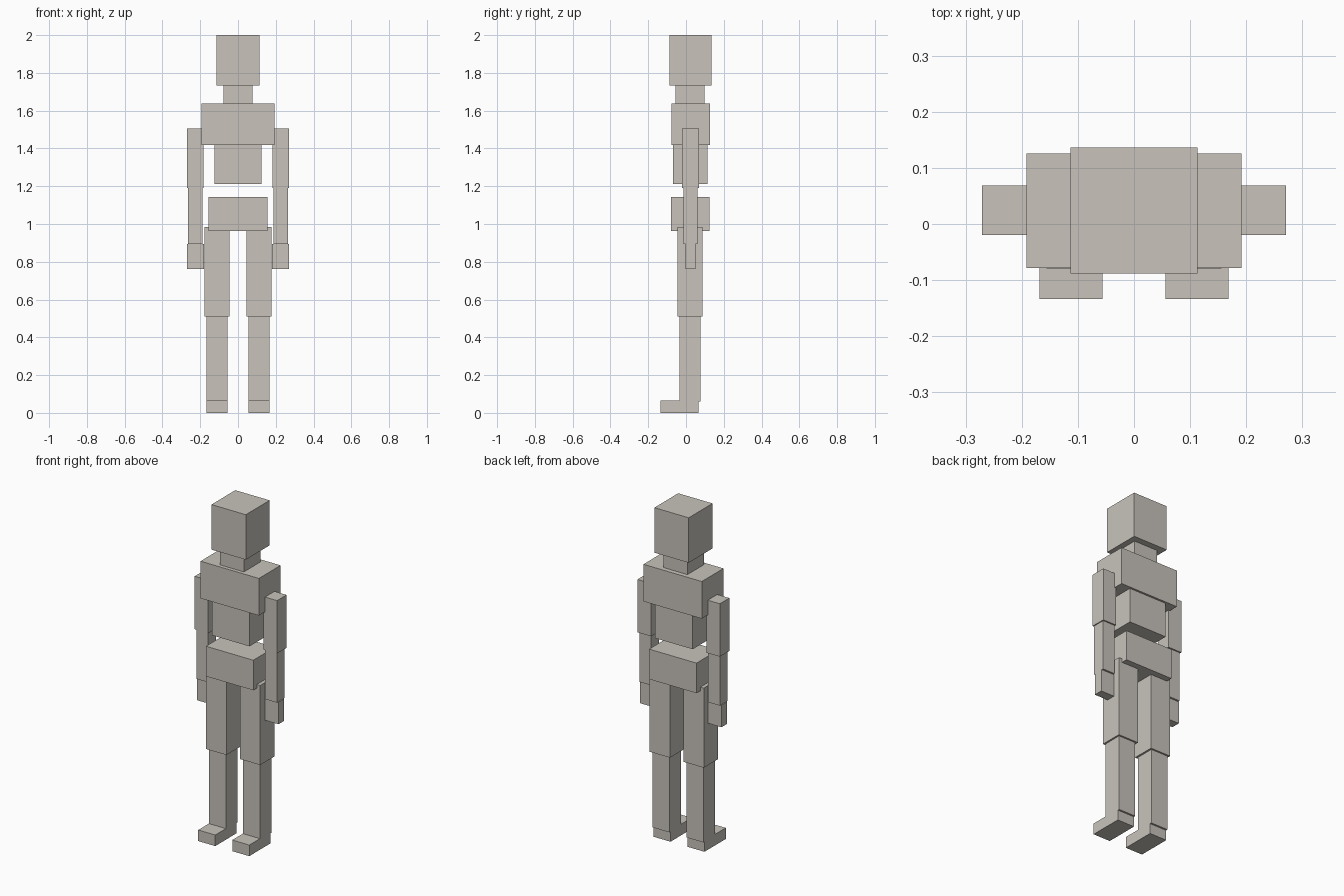
import bpy
import bmesh
from mathutils import Vector

if "Cube" in bpy.data.objects:
    bpy.data.objects.remove(bpy.data.objects["Cube"])

grey = bpy.data.materials.new("warm_grey")
grey.diffuse_color = (0.58, 0.55, 0.50, 1.0)
grey.use_nodes = True
grey.node_tree.nodes["Principled BSDF"].inputs["Base Color"].default_value = grey.diffuse_color


def box(name, x, y, z):
    """Box spanning the given (low, high) ranges."""
    low, high = Vector((x[0], y[0], z[0])), Vector((x[1], y[1], z[1]))
    bm = bmesh.new()
    bmesh.ops.create_cube(bm, size=1.0)
    for v in bm.verts:
        v.co = (low + high) / 2 + v.co * (high - low)
    mesh = bpy.data.meshes.new(name)
    bm.to_mesh(mesh)
    bm.free()
    mesh.materials.append(grey)
    obj = bpy.data.objects.new(name, mesh)
    bpy.context.collection.objects.link(obj)


# Central parts: half width, depth range, height range
for name, w, y, z in [
    ("head", 0.113, (-0.088, 0.136), (1.732, 2.0)),
    ("neck", 0.078, (-0.056, 0.098), (1.638, 1.732)),
    ("chest", 0.192, (-0.078, 0.126), (1.417, 1.638)),
    ("abdomen", 0.124, (-0.069, 0.114), (1.212, 1.417)),
    ("pelvis", 0.156, (-0.079, 0.124), (0.963, 1.142)),
]:
    box(name, (-w, w), y, z)

# Limb parts, built once on each side
for name, x, y, z in [
    ("upper_arm", (0.182, 0.271), (-0.02, 0.069), (1.19, 1.505)),
    ("forearm", (0.187, 0.265), (-0.014, 0.061), (0.894, 1.19)),
    ("hand", (0.181, 0.269), (-0.003, 0.05), (0.762, 0.894)),
    ("thigh", (0.045, 0.178), (-0.045, 0.087), (0.511, 0.985)),
    ("shin", (0.056, 0.168), (-0.034, 0.077), (0.06, 0.511)),
    ("foot", (0.056, 0.168), (-0.134, 0.066), (0.0, 0.066)),
]:
    box("right_" + name, (-x[1], -x[0]), y, z)
    box("left_" + name, x, y, z)
